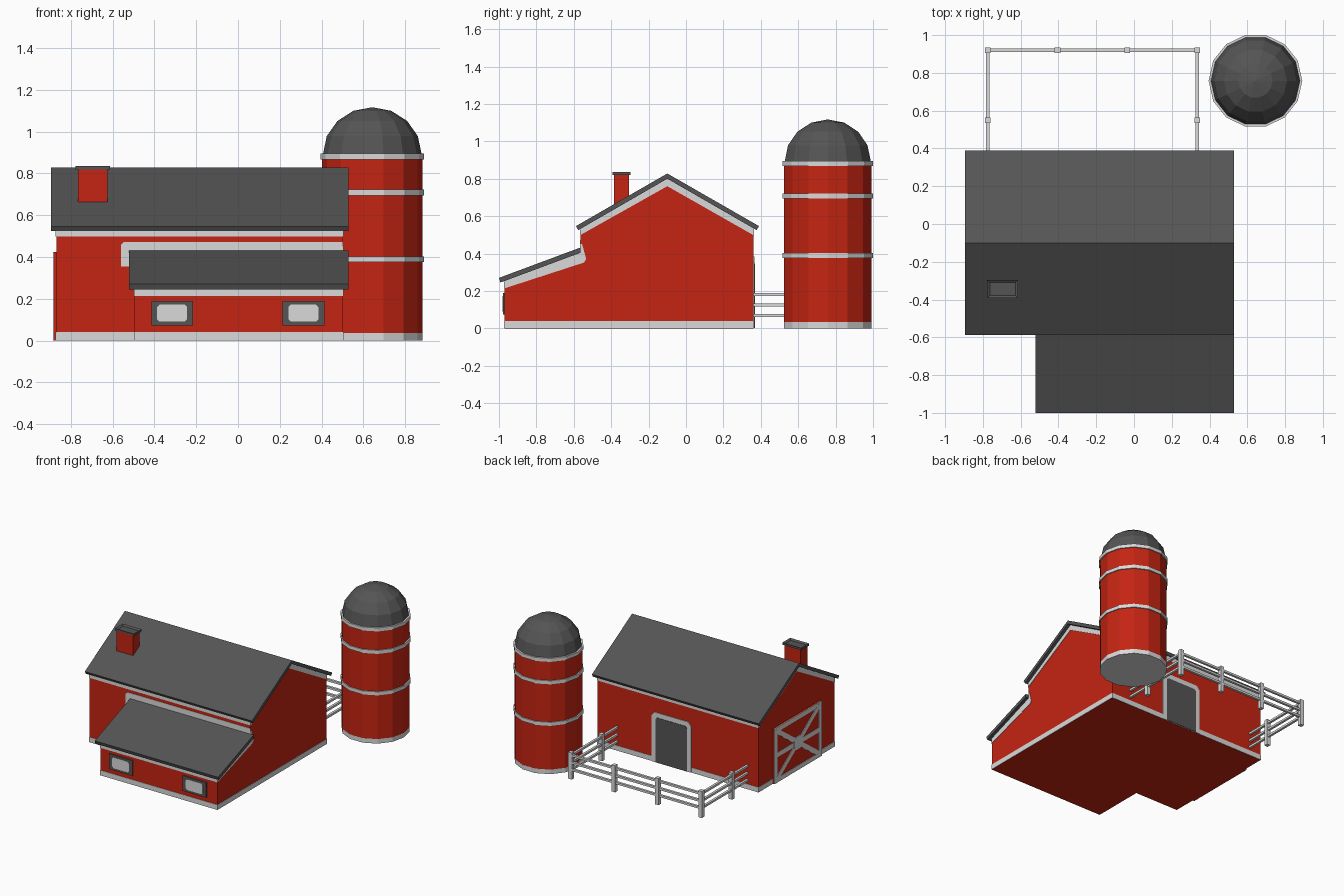
import bpy, bmesh, math
from mathutils import Vector

if "Cube" in bpy.data.objects:
    bpy.data.objects.remove(bpy.data.objects["Cube"])


def material(name, rgb):
    m = bpy.data.materials.new(name)
    m.diffuse_color = (*rgb, 1)
    m.use_nodes = True
    m.node_tree.nodes["Principled BSDF"].inputs["Base Color"].default_value = m.diffuse_color
    return m


RED = material("barn red", (0.56, 0.018, 0.006))
WHITE = material("trim white", (0.70, 0.70, 0.70))
GREY = material("roof grey", (0.09, 0.09, 0.09))


def finish(name, bm, mat):
    bmesh.ops.recalc_face_normals(bm, faces=bm.faces[:])
    me = bpy.data.meshes.new(name)
    bm.to_mesh(me)
    bm.free()
    me.materials.append(mat)
    ob = bpy.data.objects.new(name, me)
    bpy.context.collection.objects.link(ob)
    return ob


def prism(name, axis, pts, lo, hi, mat, inset=None):
    """Extrude a 2D outline along an axis; inset = (width, depth) sinks the far face."""
    def place(a, b, t):
        return {'x': (t, a, b), 'y': (a, t, b), 'z': (a, b, t)}[axis]
    bm = bmesh.new()
    bottom = [bm.verts.new(place(a, b, lo)) for a, b in pts]
    top = [bm.verts.new(place(a, b, hi)) for a, b in pts]
    bm.faces.new(bottom)
    cap = bm.faces.new(top)
    n = len(pts)
    for i in range(n):
        j = (i + 1) % n
        bm.faces.new((bottom[i], bottom[j], top[j], top[i]))
    bmesh.ops.recalc_face_normals(bm, faces=bm.faces[:])
    if inset:
        bmesh.ops.inset_region(bm, faces=[cap], thickness=inset[0])
        bmesh.ops.translate(bm, verts=cap.verts[:], vec=place(0, 0, inset[1]))
    return finish(name, bm, mat)


def rect(a0, b0, a1, b1):
    return [(a0, b0), (a1, b0), (a1, b1), (a0, b1)]


def chamfered(a0, b0, a1, b1, c):
    return [(a0 + c, b0), (a1 - c, b0), (a1, b0 + c), (a1, b1 - c),
            (a1 - c, b1), (a0 + c, b1), (a0, b1 - c), (a0, b0 + c)]


def bar(name, p, q, w, lo, hi, mat):
    """Flat strip between two (y, z) points on the left wall."""
    p, q = Vector(p), Vector(q)
    d = (q - p).normalized()
    s = Vector((-d.y, d.x)) * w / 2
    return prism(name, 'x', [p - s, q - s, q + s, p + s], lo, hi, mat)


# Main dimensions
L, R = -0.87, 0.503            # main barn ends
F, B, MID = -0.565, 0.36, -0.10
LX, LF = -0.495, -0.97         # lean-to left side and front
EAVE, RIDGE = 0.535, 0.80
E = 0.003                      # trim plate thickness

# Barn walls
prism("barn_walls", 'x', [(F, 0), (B, 0), (B, EAVE), (MID, RIDGE), (F, EAVE)], L, R, RED)
prism("lean_to_walls", 'x', [(LF, 0), (F, 0), (F, 0.405), (LF, 0.2525)], LX, R, RED)

# White base strip all round
prism("base_trim", 'z', [(L - E, F - E), (LX - E, F - E), (LX - E, LF - E), (R + E, LF - E),
                         (R + E, B + E), (L - E, B + E)], 0.001, 0.04, WHITE)

# White strips under the roofs
prism("gable_trim", 'x', [(F - E, EAVE), (MID, RIDGE), (B + E, EAVE), (B + E, EAVE - 0.038),
                          (MID, RIDGE - 0.04), (F - E, EAVE - 0.038)], L - E, R + E, WHITE)
prism("lean_to_trim", 'x', [(LF - E, 0.252), (LF - E, 0.213), (-0.545, 0.352), (-0.534, 0.372),
                            (-0.555, 0.45), (F, 0.45), (F, 0.405)], LX - E, R + E, WHITE)
prism("wall_flashing", 'y', [(-0.56, 0.355), (-0.515, 0.355), (-0.515, 0.425), (R, 0.425), (R, 0.473),
                             (-0.545, 0.473), (-0.56, 0.458)], F - E, F, WHITE)

# Roofs
prism("main_roof", 'x', [(-0.588, 0.547), (MID, 0.828), (0.39, 0.547), (0.378, 0.525),
                         (MID, RIDGE), (-0.576, 0.525)], -0.895, 0.53, GREY)
prism("lean_to_roof", 'x', [(-1.0, 0.27), (F, 0.432), (F, 0.404), (-0.992, 0.245)], -0.522, 0.53, GREY)

# Chimney with hollow cap
prism("chimney", 'z', rect(-0.765, -0.385, -0.625, -0.305), 0.6, 0.822, RED)
prism("chimney_cap", 'z', rect(-0.777, -0.392, -0.614, -0.296), 0.82, 0.836, GREY, (0.02, -0.01))

# Lean-to windows
for i, x in enumerate((-0.315, 0.313)):
    prism(f"window_frame_{i}", 'y', rect(x - 0.1, 0.073, x + 0.1, 0.19), LF - 0.009, LF, GREY)
    prism(f"window_pane_{i}", 'y', chamfered(x - 0.072, 0.09, x + 0.072, 0.173, 0.012),
          LF - 0.011, LF - 0.008, WHITE)

# Back door
prism("back_door_frame", 'y', [(-0.30, 0.001), (0.037, 0.001), (0.037, 0.355), (0.012, 0.385),
                               (-0.275, 0.385), (-0.30, 0.355)], B, B + 0.006, WHITE)
prism("back_door", 'y', [(-0.265, 0.002), (0.002, 0.002), (0.002, 0.335), (-0.01, 0.348),
                         (-0.253, 0.348), (-0.265, 0.335)], B, B + 0.009, GREY)

# Big left door with white bracing
D0, D1, DT = -0.39, 0.185, 0.425
prism("barn_door", 'x', rect(D0, 0, D1, DT), -0.882, L, RED)
w, h = 0.036, 0.018
yc, zc = (D0 + D1) / 2, DT / 2
braces = [((D0, h), (D1, h)), ((D0, DT - h), (D1, DT - h)), ((D0, zc), (D1, zc)),
          ((D0 + h, 0), (D0 + h, DT)), ((D1 - h, 0), (D1 - h, DT)),
          ((D0 + h, h), (D1 - h, DT - h)), ((D0 + h, DT - h), (D1 - h, h))]
for i, (p, q) in enumerate(braces):
    bar(f"door_brace_{i}", p, q, w, -0.885 - i * 0.0002, -0.88, WHITE)
prism("door_brace_hub", 'x', chamfered(yc - 0.05, zc - 0.05, yc + 0.05, zc + 0.05, 0.025),
      -0.8868, -0.88, WHITE)

# Fence
FX0, FX1, FY = -0.775, 0.335, 0.92
step = (FX1 - FX0) / 3
posts = [(FX0 + step * i, FY) for i in range(4)] + [(FX0, 0.55), (FX1, 0.55)]
for i, (x, y) in enumerate(posts):
    prism(f"fence_post_{i}", 'z', rect(x - 0.015, y - 0.015, x + 0.015, y + 0.015), 0, 0.205, WHITE)
for i, z in enumerate((0.07, 0.124, 0.18)):
    prism(f"back_rail_{i}", 'x', rect(FY - 0.009, z - 0.008, FY + 0.009, z + 0.008), FX0, FX1, WHITE)
    for side, x in (("left", FX0), ("right", FX1)):
        prism(f"{side}_rail_{i}", 'y', rect(x - 0.009, z - 0.008, x + 0.009, z + 0.008), B, FY, WHITE)

# Silo: 14 sided body, bands and dome
SX, SY, N = 0.643, 0.758, 14


def ring(r):
    return [(SX + r * math.cos(2 * math.pi * i / N), SY + r * math.sin(2 * math.pi * i / N))
            for i in range(N)]


prism("silo_base", 'z', ring(0.241), 0, 0.035, WHITE)
prism("silo_body", 'z', ring(0.240), 0.035, 0.89, RED)
for i, z in enumerate((0.375, 0.695, 0.868)):
    prism(f"silo_band_{i}", 'z', ring(0.248), z, z + 0.027, WHITE)

bm = bmesh.new()
rows = []
for k in range(4):
    a = math.radians(22.5 * k)
    rows.append([bm.verts.new((x, y, 0.893 + 0.224 * math.sin(a)))
                 for x, y in ring(0.236 * math.cos(a))])
tip = bm.verts.new((SX, SY, 1.117))
bm.faces.new(rows[0])
for i in range(N):
    j = (i + 1) % N
    for lo, hi in zip(rows, rows[1:]):
        bm.faces.new((lo[i], lo[j], hi[j], hi[i]))
    bm.faces.new((rows[-1][i], rows[-1][j], tip))
finish("silo_dome", bm, GREY)
